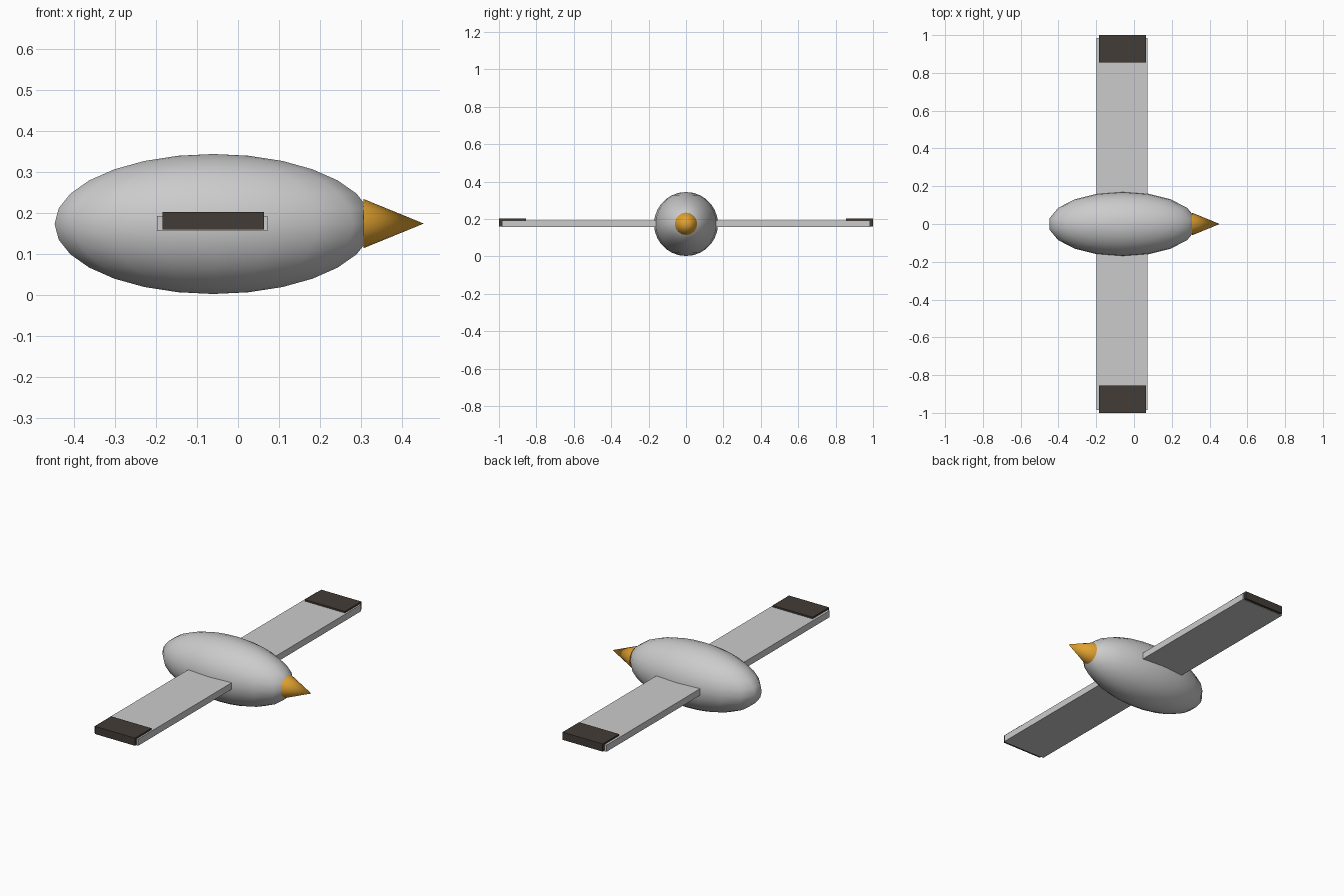
import bpy, math

if "Cube" in bpy.data.objects:
    bpy.data.objects.remove(bpy.data.objects["Cube"])

Z = 0.173      # height of the body axis
CX = -0.06     # centre of body and wings along x


def material(name, rgb):
    mat = bpy.data.materials.new(name)
    mat.diffuse_color = (*rgb, 1)
    mat.use_nodes = True
    mat.node_tree.nodes["Principled BSDF"].inputs["Base Color"].default_value = mat.diffuse_color
    return mat


def finish(name, mat=None):
    obj = bpy.context.object
    obj.name = name
    bpy.ops.object.transform_apply(location=False, rotation=True, scale=True)
    if mat:
        obj.data.materials.append(mat)
    return obj


def box(name, x, y, z, mat=None):
    """Box from (min, max) pairs."""
    spans = (x, y, z)
    bpy.ops.mesh.primitive_cube_add(size=1, location=[(min(s) + max(s)) / 2 for s in spans])
    bpy.context.object.scale = [max(s) - min(s) for s in spans]
    return finish(name, mat)


orange = material("orange", (0.75, 0.36, 0.03))
dark = material("dark_brown", (0.055, 0.045, 0.038))

# Body: stretched sphere
bpy.ops.mesh.primitive_uv_sphere_add(segments=18, ring_count=14, radius=1, location=(CX, 0, Z))
bpy.context.object.scale = (0.394, 0.171, 0.171)
finish("body")
bpy.ops.object.shade_smooth()

# Beak: cone pointing along +x
bpy.ops.mesh.primitive_cone_add(vertices=16, radius1=0.06, radius2=0, depth=0.147,
                                location=(0.3805, 0, Z + 0.001),
                                rotation=(0, math.pi / 2, 0))
finish("beak", orange)
bpy.ops.object.shade_smooth_by_angle(angle=math.radians(30))

# Wings with dark tips on both sides
for side, s in (("left", 1), ("right", -1)):
    box(f"{side}_wing", (-0.198, 0.072), (s * 0.12, s * 0.985), (0.156, 0.193))
    box(f"{side}_wing_tip", (-0.185, 0.063), (s * 0.855, s * 1.0), (0.159, 0.202), dark)
